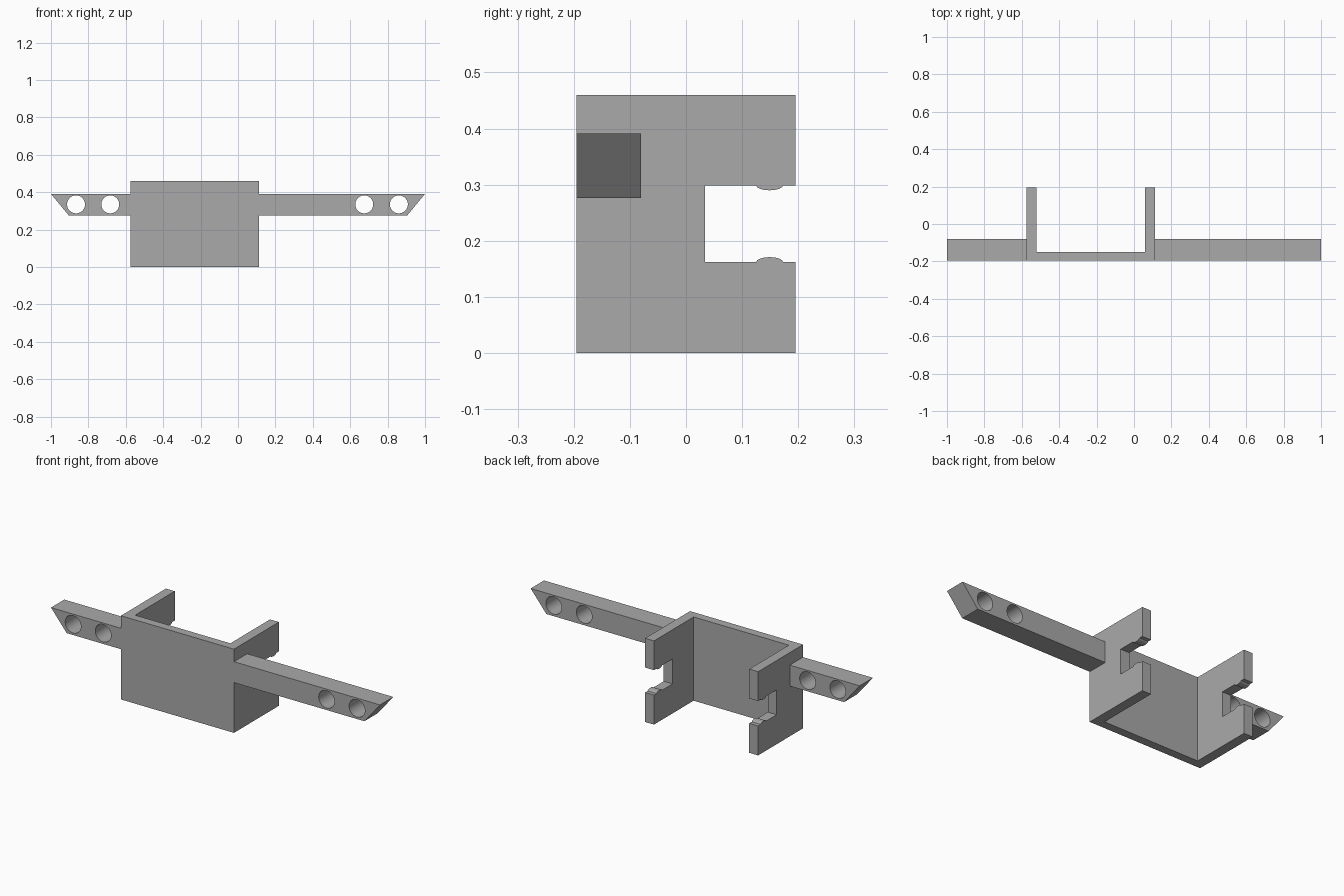
import bpy
import bmesh
from math import sin, cos, pi
from mathutils import Vector

cube = bpy.data.objects.get("Cube")
if cube:
    bpy.data.objects.remove(cube, do_unlink=True)

grey = bpy.data.materials.new("plain grey")
grey.use_nodes = True
colour = (0.4, 0.4, 0.4, 1)
grey.diffuse_color = colour
grey.node_tree.nodes["Principled BSDF"].inputs["Base Color"].default_value = colour


def prism(name, points, direction):
    """Extrude a closed outline of 3D points along a direction."""
    bm = bmesh.new()
    face = bm.faces.new([bm.verts.new(p) for p in points])
    result = bmesh.ops.extrude_face_region(bm, geom=[face])
    moved = [v for v in result["geom"] if isinstance(v, bmesh.types.BMVert)]
    bmesh.ops.translate(bm, verts=moved, vec=Vector(direction))
    bmesh.ops.recalc_face_normals(bm, faces=bm.faces)
    mesh = bpy.data.meshes.new(name)
    bm.to_mesh(mesh)
    bm.free()
    mesh.materials.append(grey)
    obj = bpy.data.objects.new(name, mesh)
    bpy.context.collection.objects.link(obj)
    return obj


def cut(obj, cutter):
    """Subtract the cutter, bake the result and remove the cutter."""
    cutter.hide_render = True
    mod = obj.modifiers.new("cut", "BOOLEAN")
    mod.operation = "DIFFERENCE"
    mod.solver = "EXACT"
    mod.object = cutter
    bpy.context.view_layer.objects.active = obj
    bpy.ops.object.modifier_apply(modifier=mod.name)
    bpy.data.objects.remove(cutter, do_unlink=True)


FRONT, BACK = -0.195, 0.195
LEFT, RIGHT = 0.112, -0.575
WALL, PLATE, HEIGHT = 0.054, 0.046, 0.46

# Bracket: U-shaped plan, front plate with two cheeks
inner_left, inner_right, inner_y = LEFT - WALL, RIGHT + WALL, FRONT + PLATE
plan = [(RIGHT, FRONT), (LEFT, FRONT), (LEFT, BACK), (inner_left, BACK),
        (inner_left, inner_y), (inner_right, inner_y), (inner_right, BACK), (RIGHT, BACK)]
bracket = prism("clip_bracket", [(x, y, 0) for x, y in plan], (0, 0, HEIGHT))

# Rear notch through both cheeks, with a small rounded catch above and below
low, high, notch_y, catch_y = 0.162, 0.299, 0.034, 0.149
catch = [(-0.024 * cos(pi * i / 8), 0.009 * sin(pi * i / 8)) for i in range(9)]
notch = [(notch_y, low)] + [(catch_y + a, low + b) for a, b in catch]
notch += [(BACK + 0.1, low), (BACK + 0.1, high)]
notch += [(catch_y - a, high - b) for a, b in catch] + [(notch_y, high)]
cut(bracket, prism("notch_cutter", [(-1, y, z) for y, z in notch], (2, 0, 0)))

# Arms: square bars with slanted tips and two round through-holes each
ARM_LOW, ARM_HIGH, DEPTH, RADIUS = 0.276, 0.391, 0.115, 0.048
arms = [("left_arm", LEFT, 1, (0.675, 0.86)), ("right_arm", RIGHT, -1, (-0.683, -0.866))]
for name, root, side, holes in arms:
    outline = [(root, ARM_LOW), (side * 0.905, ARM_LOW), (side, ARM_HIGH), (root, ARM_HIGH)]
    arm = prism(name, [(x, FRONT, z) for x, z in outline], (0, DEPTH, 0))
    for hole_x in holes:
        ring = [(hole_x + RADIUS * cos(pi * i / 24), -0.5, 0.335 + RADIUS * sin(pi * i / 24))
                for i in range(48)]
        cut(arm, prism("hole_cutter", ring, (0, 1, 0)))

    # Smooth hole walls, sharp edges elsewhere
    bpy.ops.object.select_all(action="DESELECT")
    arm.select_set(True)
    bpy.context.view_layer.objects.active = arm
    bpy.ops.object.shade_smooth_by_angle(angle=pi / 6)
